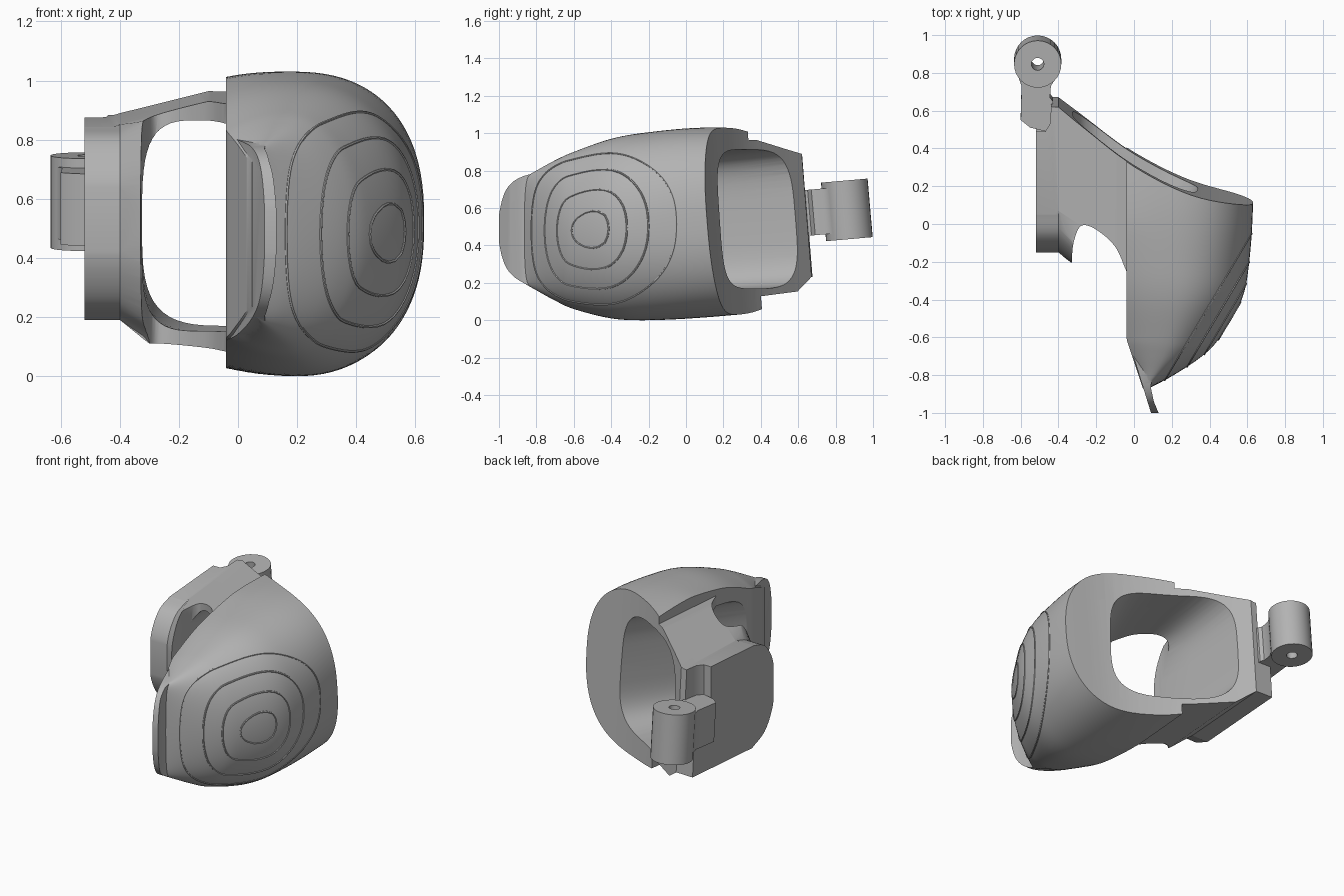
import bpy, bmesh, math
from mathutils import Vector

cube = bpy.data.objects.get("Cube")
if cube:
    bpy.data.objects.remove(cube, do_unlink=True)

grey = bpy.data.materials.new("plain_grey")
grey.use_nodes = True
grey.diffuse_color = (0.45, 0.45, 0.45, 1)
grey.node_tree.nodes["Principled BSDF"].inputs["Base Color"].default_value = (0.45, 0.45, 0.45, 1)


def smooth_path(points, steps=6):
    """Catmull-Rom interpolation of tuples of any size."""
    pts = [Vector(p) for p in points]
    pts = [pts[0] * 2 - pts[1]] + pts + [pts[-1] * 2 - pts[-2]]
    out = []
    for a, b, c, d in zip(pts, pts[1:], pts[2:], pts[3:]):
        for i in range(steps):
            t = i / steps
            out.append(0.5 * (2 * b + (c - a) * t + (2 * a - 5 * b + 4 * c - d) * t ** 2
                              + (3 * b - a - 3 * c + d) * t ** 3))
    return [tuple(p) for p in out + [pts[-2]]]


def add_mesh(name, mesh):
    obj = bpy.data.objects.new(name, mesh)
    bpy.context.collection.objects.link(obj)
    if not mesh.materials:
        mesh.materials.append(grey)
    return obj


def loft(name, rings):
    bm = bmesh.new()
    rows = [[bm.verts.new(p) for p in ring] for ring in rings]
    n = len(rows[0])
    for a, b in zip(rows, rows[1:]):
        for i in range(n):
            j = (i + 1) % n
            bm.faces.new((a[i], a[j], b[j], b[i]))
    bm.faces.new(rows[0])
    bm.faces.new(rows[-1])
    bmesh.ops.recalc_face_normals(bm, faces=bm.faces)
    mesh = bpy.data.meshes.new(name)
    bm.to_mesh(mesh)
    bm.free()
    return add_mesh(name, mesh)


def prism(name, poly, axis, lo, hi):
    """Extrude a 2D outline along x or z."""
    place = {"x": lambda a, b, h: (h, a, b), "z": lambda a, b, h: (a, b, h)}[axis]
    return loft(name, [[place(a, b, h) for a, b in poly] for h in (lo, hi)])


def combine(obj, other, operation):
    mod = obj.modifiers.new("combine", "BOOLEAN")
    mod.operation = operation
    mod.solver = "EXACT"
    mod.object = other
    mesh = bpy.data.meshes.new_from_object(obj.evaluated_get(bpy.context.evaluated_depsgraph_get()))
    obj.modifiers.clear()
    obj.data = mesh
    bpy.data.objects.remove(other, do_unlink=True)


def finish(obj):
    bpy.ops.object.select_all(action="DESELECT")
    obj.select_set(True)
    bpy.context.view_layer.objects.active = obj
    bpy.ops.object.shade_smooth_by_angle(angle=math.radians(30))


def power(v, e):
    return math.copysign(abs(v) ** e, v)


# Bulging shell: D-shaped sections (y, right extent, bottom, top), rounder towards the front
sections = smooth_path([
    (-0.87, 0.08, 0.2, 0.76), (-0.8, 0.21, 0.16, 0.80), (-0.7, 0.36, 0.105, 0.855),
    (-0.6, 0.455, 0.06, 0.9), (-0.4, 0.57, 0.01, 0.97), (-0.2, 0.61, 0.0, 1.005),
    (0.1, 0.63, 0.015, 1.03), (0.5, 0.63, 0.05, 1.02)])
rings = []
for y, right, low, high in sections:
    left = max(-0.04, -0.05 + (-0.58 - y) / 3)
    f = min(1, max(0, (y + 0.6) / 0.6))
    wrap, p = math.radians(33 - 16 * f), 1.0 - 0.18 * f
    cx = left + (0.45 - 0.13 * f) * (right - left)
    mid, half = (low + high) / 2, (high - low) / 2
    ring = []
    for i in range(61):
        a = (math.pi / 2 + wrap) * (i / 30 - 1)
        c = power(math.cos(a), p)
        reach = right - cx if c > 0 else (cx - left) / math.sin(wrap) ** p
        ring.append((cx + reach * c, y, mid + half * power(math.sin(a), p)))
    rings.append(ring)
body = loft("shell_body", rings)

# Contour ridges where slanted parallel planes meet the shell
normal = Vector((0.86, -0.51, 0)).normalized()
peak = max(v.co.dot(normal) for v in body.data.vertices)
side = normal.cross(Vector((0, 0, 1)))
for k, depth in enumerate((0.006, 0.03, 0.075, 0.14)):
    bm = bmesh.new()
    bm.from_mesh(body.data)
    cut = bmesh.ops.bisect_plane(bm, geom=bm.verts[:] + bm.edges[:] + bm.faces[:],
                                 plane_co=normal * (peak - depth), plane_no=normal)
    pts = [g.co.copy() for g in cut["geom_cut"] if isinstance(g, bmesh.types.BMVert)]
    bm.free()
    centre = sum(pts, Vector()) / len(pts)
    pts.sort(key=lambda q: math.atan2(q.z - centre.z, (q - centre).dot(side)))
    curve = bpy.data.curves.new("ridge_path", "CURVE")
    curve.dimensions = "3D"
    curve.bevel_depth = 0.005
    curve.bevel_resolution = 1
    spline = curve.splines.new("POLY")
    spline.points.add(len(pts) - 1)
    spline.use_cyclic_u = True
    for sp, q in zip(spline.points, pts):
        sp.co = (*q, 1)
    path = bpy.data.objects.new("ridge_path", curve)
    bpy.context.collection.objects.link(path)
    mesh = bpy.data.meshes.new_from_object(path.evaluated_get(bpy.context.evaluated_depsgraph_get()))
    bpy.data.objects.remove(path, do_unlink=True)
    finish(add_mesh(f"contour_ridge_{k + 1}", mesh))

# Side arm: plan outline trimmed by a height profile that rises towards the back
arch = smooth_path([(-0.04, -0.25), (-0.1, -0.12), (-0.2, -0.03), (-0.28, -0.01), (-0.32, -0.1), (-0.33, -0.21)])
arm = prism("side_arm", [(-0.52, 0.8), (-0.3, 0.8), (0.1, 0.45), (0.1, -0.25)] + arch
            + [(-0.4, -0.15), (-0.52, -0.15)], "z", -0.1, 1.2)
heights = [(-0.6, 0.185), (-0.4, 0.185), (-0.3, 0.112), (-0.04, 0.1), (0.2, 0.09),
           (0.2, 0.942), (-0.1, 0.938), (-0.42, 0.84), (-0.6, 0.84)]
combine(arm, loft("arm_heights", [[(x, y, z + 0.07 * y) for x, z in heights] for y in (-1, 1)]), "INTERSECT")

# Rounded front of the arm, flaring inwards to a tip
nose = smooth_path([(0.07, 0.85), (-0.06, 0.8), (-0.14, 0.68), (-0.155, 0.53),
                    (-0.14, 0.38), (-0.06, 0.25), (0.07, 0.19)])
front_rings = []
for x, shift, depth, tall in ((-0.7, 0.07, 1, 1), (-0.4, 0.07, 1, 1), (-0.32, -0.02, 0.86, 1.16),
                              (-0.28, -0.04, 0.1, 1.3)):
    outline = [(shift + (y - 0.07) * depth, 0.53 + (z - 0.53) * tall) for y, z in nose]
    outline = [(-0.4, 1.3), (shift, 1.3)] + outline + [(shift, -0.3), (-0.4, -0.3)]
    front_rings.append([(x, y, z) for y, z in outline])
combine(arm, loft("arm_front", front_rings), "DIFFERENCE")

# Upper back corner cleared for the hinge
combine(arm, prism("corner_notch", [(-0.7, 0.49), (-0.47, 0.49), (-0.445, 0.53), (-0.44, 0.6), (-0.44, 0.9),
                                    (-0.7, 0.9)], "z", 0.6, 1.1), "DIFFERENCE")
combine(body, arm, "UNION")

# Pointed front lip, a thin curved fin
lip = prism("front_lip", [(-0.04, -0.58), (0.09, -1), (0.13, -1), (0.105, -0.94), (0.09, -0.87), (0.1, -0.7)],
            "z", 0, 1)
lip_side = prism("lip_side", smooth_path([(-0.5, 0.11), (-0.7, 0.14), (-0.87, 0.2), (-0.96, 0.28), (-1, 0.42),
                                          (-1, 0.56), (-0.96, 0.7), (-0.87, 0.77), (-0.7, 0.8), (-0.5, 0.82)]),
                 "x", -0.3, 0.4)
combine(lip, lip_side, "INTERSECT")
combine(body, lip, "UNION")

# Sweeping back cut, leaning forward at the top
back = smooth_path([(-0.4, 0.65), (-0.25, 0.53), (0, 0.345), (0.3, 0.195), (0.63, 0.115)])
back = [(-0.7, 0.66), (-0.52, 0.655)] + back + [(0.9, 0.085), (0.9, 1.2), (-0.7, 1.2)]
trim = loft("back_trim", [[(x, y + 0.08 * (0.5 - z), z) for x, y in back] for z in (-0.3, 1.4)])
combine(body, trim, "DIFFERENCE")

# Tunnel from the back opening to the front arch
tunnel_rings = []
for t in (-0.4, 0, 0.5, 1, 1.3):
    a = Vector((0.335, 0.18)).lerp(Vector((-0.035, -0.56)), t)
    b = Vector((-0.325, 0.6)).lerp(Vector((-0.325, -0.3)), t)
    c, w = (a + b) / 2, (a - b) / 2
    mid, half = 0.545 - 0.06 * t, 0.375 - 0.03 * t
    ring = []
    for i in range(56):
        ang = math.tau * i / 56
        q = c + w * power(math.cos(ang), 0.52)
        ring.append((q.x, q.y, mid + half * power(math.sin(ang), 0.52)))
    tunnel_rings.append(ring)
combine(body, loft("tunnel", tunnel_rings), "DIFFERENCE")
finish(body)


# Hinge: slightly tilted barrel with a pin hole, and its neck
def disc(r, n):
    return [(r * math.cos(math.tau * i / n), r * math.sin(math.tau * i / n)) for i in range(n)]


barrel = prism("hinge", disc(0.125, 32), "z", -0.157, 0.157)
neck = prism("hinge_neck", [(-0.09, -0.3), (-0.04, -0.34), (0.08, -0.37), (0.08, -0.2), (0.065, -0.18),
                            (0.07, -0.12), (0.11, -0.05), (-0.11, -0.05), (-0.085, -0.12)], "z", -0.12, 0.125)
combine(barrel, neck, "UNION")
combine(barrel, prism("pin_hole", disc(0.033, 20), "z", -0.4, 0.4), "DIFFERENCE")
barrel.location = (-0.51, 0.86, 0.59)
barrel.rotation_euler.x = math.radians(5)
finish(barrel)
